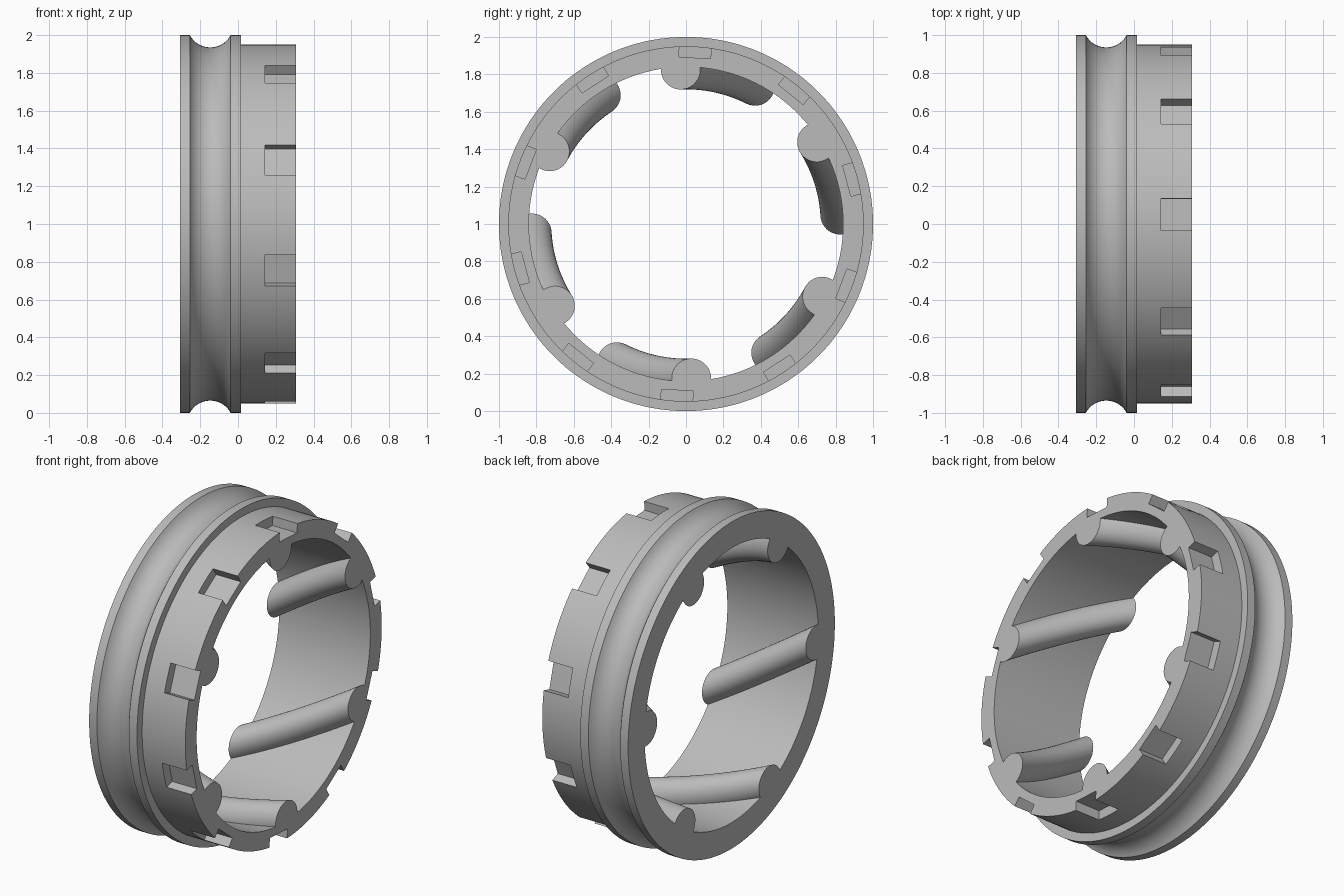
import bpy, bmesh
from math import sin, cos, pi, radians, asin

HALF = 0.308          # half the ring's width along x
BORE = 0.84
RIB_AXIS, RIB_RADIUS = 0.825, 0.105

if "Cube" in bpy.data.objects:
    bpy.data.objects.remove(bpy.data.objects["Cube"], do_unlink=True)

grey = bpy.data.materials.new("plain grey")
grey.use_nodes = True
colour = (0.5, 0.5, 0.5, 1)
grey.diffuse_color = colour
grey.node_tree.nodes["Principled BSDF"].inputs["Base Color"].default_value = colour


def polar(x, r, a):
    return (x, r * cos(a), 1 + r * sin(a))


def loft(name, loops, close_ring):
    """Skin closed loops of points; either join last to first or cap the ends."""
    bm = bmesh.new()
    rows = [[bm.verts.new(p) for p in loop] for loop in loops]
    n = len(rows[0])
    pairs = list(zip(rows, rows[1:]))
    if close_ring:
        pairs.append((rows[-1], rows[0]))
    for a, b in pairs:
        for i in range(n):
            j = (i + 1) % n
            bm.faces.new((a[i], a[j], b[j], b[i]))
    if not close_ring:
        bm.faces.new(rows[0])
        bm.faces.new(rows[-1])
        bmesh.ops.triangulate(bm, faces=[f for f in bm.faces if len(f.verts) == 4])
    bmesh.ops.recalc_face_normals(bm, faces=bm.faces)
    mesh = bpy.data.meshes.new(name)
    bm.to_mesh(mesh)
    bm.free()
    mesh.materials.append(grey)
    obj = bpy.data.objects.new(name, mesh)
    bpy.context.collection.objects.link(obj)
    return obj


def combine(target, tool, operation):
    mod = target.modifiers.new(operation.lower(), 'BOOLEAN')
    mod.object, mod.operation, mod.solver = tool, operation, 'EXACT'
    bpy.context.view_layer.objects.active = target
    bpy.ops.object.modifier_apply(modifier=mod.name)
    bpy.data.objects.remove(tool, do_unlink=True)


# Ring: two flanges with a round groove between them, then a plain collar
half_groove, depth = 0.108, 0.065
arc_r = (half_groove ** 2 + depth ** 2) / (2 * depth)
arc_half = asin(half_groove / arc_r)
groove = []
for i in range(17):
    t = -arc_half + 2 * arc_half * i / 16
    groove.append((-0.147 + arc_r * sin(t), 1 - depth + arc_r * (1 - cos(t))))
profile = [(-HALF, BORE), (-HALF, 1)] + groove + [
    (0.016, 1), (0.016, 0.95), (HALF, 0.95), (HALF, BORE)]
SEG = 180
ring = loft("grooved_ring",
            [[polar(x, r, 2 * pi * s / SEG) for x, r in profile] for s in range(SEG)], True)

# Twisted round ribs along the bore
for k in range(6):
    loops = []
    for step in range(17):
        t = step / 16
        x = -HALF + 2 * HALF * t
        a = radians(92 + 60 * k - 28.6 * (1 - t))
        cy, cz = RIB_AXIS * cos(a), 1 + RIB_AXIS * sin(a)
        loops.append([(x, cy + RIB_RADIUS * cos(a + 2 * pi * i / 40),
                       cz + RIB_RADIUS * sin(a + 2 * pi * i / 40)) for i in range(40)])
    combine(ring, loft("rib", loops, False), 'UNION')

# Rectangular notches around the collar's rim
for k in range(10):
    a = radians(87 + 36 * k)
    loops = []
    for x in (0.142, 0.4):
        loop = []
        for r, w in ((0.89, -0.085), (1.1, -0.085), (1.1, 0.085), (0.89, 0.085)):
            loop.append((x, r * cos(a) - w * sin(a), 1 + r * sin(a) + w * cos(a)))
        loops.append(loop)
    combine(ring, loft("notch_cutter", loops, False), 'DIFFERENCE')

# Smooth curved walls, sharp edges kept
bpy.ops.object.select_all(action='DESELECT')
ring.select_set(True)
bpy.context.view_layer.objects.active = ring
bpy.ops.object.shade_smooth_by_angle(angle=radians(25))
